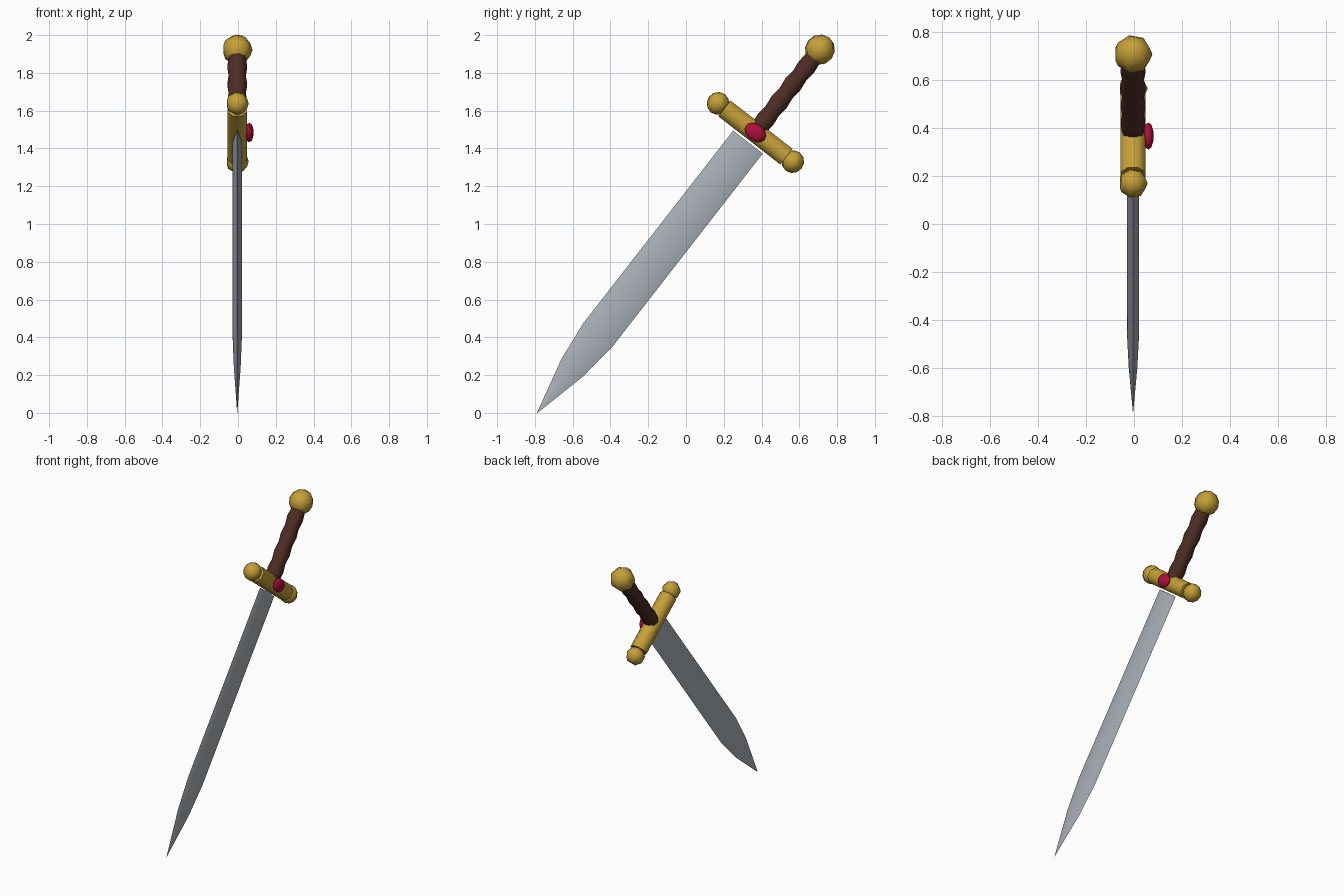
import bpy, bmesh, math
from mathutils import Matrix

if "Cube" in bpy.data.objects:
    bpy.data.objects.remove(bpy.data.objects["Cube"])

# The sword is built upright (tip at origin, z along the blade) and then tilted.
TILT = Matrix.Translation((-0.004, -0.788, 0.0)) @ Matrix.Rotation(math.radians(-37.9), 4, 'X')


def material(name, rgb):
    m = bpy.data.materials.new(name)
    m.diffuse_color = (*rgb, 1)
    m.use_nodes = True
    m.node_tree.nodes["Principled BSDF"].inputs["Base Color"].default_value = m.diffuse_color
    return m


steel = material("steel", (0.40, 0.44, 0.48))
gold = material("gold", (0.56, 0.35, 0.04))
leather = material("brown leather", (0.075, 0.027, 0.018))
ruby = material("red gem", (0.42, 0.005, 0.04))


def finish(name, bm, mat, place=Matrix(), angle=60):
    bmesh.ops.remove_doubles(bm, verts=bm.verts, dist=1e-5)
    bmesh.ops.recalc_face_normals(bm, faces=bm.faces)
    bm.transform(TILT @ place)
    me = bpy.data.meshes.new(name)
    bm.to_mesh(me)
    bm.free()
    me.materials.append(mat)
    ob = bpy.data.objects.new(name, me)
    bpy.context.collection.objects.link(ob)
    bpy.ops.object.select_all(action='DESELECT')
    ob.select_set(True)
    bpy.context.view_layer.objects.active = ob
    bpy.ops.object.shade_smooth_by_angle(angle=math.radians(angle))
    return ob


def loft(rings):
    """Skin a list of equal-length point rings and cap both ends."""
    bm = bmesh.new()
    loops = [[bm.verts.new(p) for p in ring] for ring in rings]
    n = len(loops[0])
    for a, b in zip(loops, loops[1:]):
        for i in range(n):
            j = (i + 1) % n
            bm.faces.new((a[i], a[j], b[j], b[i]))
    bm.faces.new(loops[0])
    bm.faces.new(loops[-1])
    return bm


def lathe(profile, sides, start):
    angles = [start + math.tau * i / sides for i in range(sides)]
    return loft([[(r * math.cos(a), r * math.sin(a), z) for a in angles]
                 for r, z in profile])


def ball(name, radius, place, sides=7):
    bm = bmesh.new()
    bmesh.ops.create_uvsphere(bm, u_segments=sides, v_segments=6, radius=radius)
    bm.transform(Matrix.Rotation(-math.pi / 2, 4, 'Z'))
    return finish(name, bm, gold, Matrix.Translation(place))


# Blade: diamond section, stations of (height, half width, half thickness)
stations = [(0.0, 0.001, 0.0005), (0.305, 0.074, 0.018), (0.523, 0.099, 0.025), (1.817, 0.099, 0.025)]
finish("blade", loft([[(t, 0, z), (0, w, z), (-t, 0, z), (0, -w, z)]
                      for z, w, t in stations]), steel, angle=35)

# Crossguard bar with a ball at each end
GUARD = 1.881
bar = lathe([(0.057, -0.208), (0.057, 0.208)], 8, math.pi / 8)
finish("crossguard", bar, gold,
       Matrix.Translation((0, 0, GUARD)) @ Matrix.Rotation(math.pi / 2, 4, 'X'))
for side, label in ((-1, "upper"), (1, "lower")):
    ball(f"{label}_guard_ball", 0.061, (0, side * 0.251, GUARD))

# Grip with wrapped ridges
ridges = 4
grip = [(0.053 if i % 2 else 0.046, 1.91 + 0.47 * i / (2 * ridges))
        for i in range(2 * ridges + 1)]
finish("grip", lathe(grip, 10, 0), leather)

# Pommel
ball("pommel", 0.081, (0, 0, 2.437))

# Gem set on one face of the guard
gem = bmesh.new()
bmesh.ops.create_uvsphere(gem, u_segments=10, v_segments=6, radius=1)
finish("gem", gem, ruby, Matrix.Translation((0.064, 0, GUARD))
       @ Matrix.Diagonal((0.023, 0.062, 0.046, 1)))
